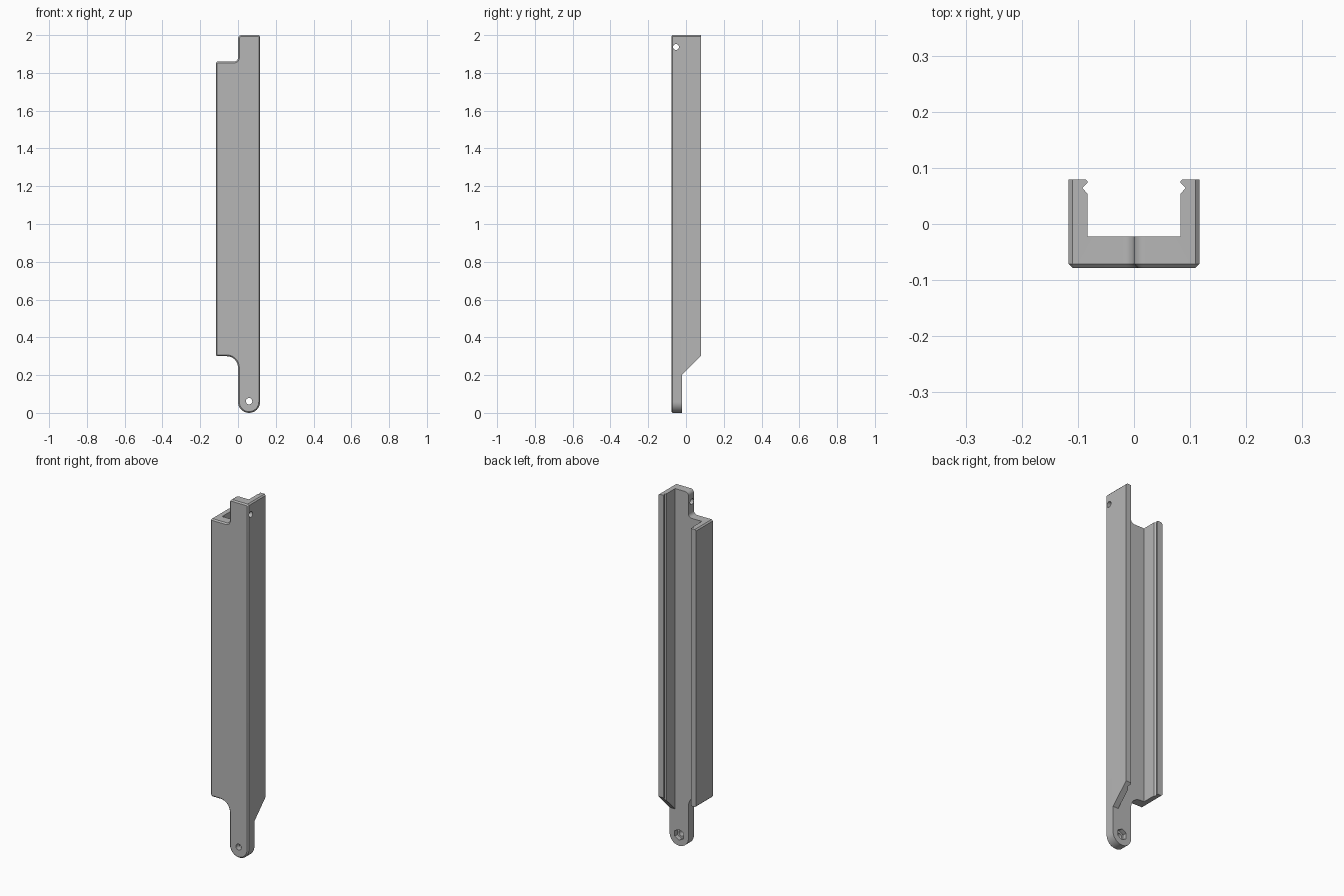
import bpy, bmesh
from math import cos, sin, radians
from mathutils import Vector

if "Cube" in bpy.data.objects:
    bpy.data.objects.remove(bpy.data.objects["Cube"])

HALF, FRONT, BACK = 0.117, -0.078, 0.079   # half width, front and back planes
FLOOR, INNER = -0.022, 0.083               # channel floor and inner wall
CH = 0.007                                 # edge chamfer

grey = bpy.data.materials.new("light grey")
grey.use_nodes = True
grey.diffuse_color = (0.47, 0.47, 0.47, 1)
grey.node_tree.nodes["Principled BSDF"].inputs["Base Color"].default_value = grey.diffuse_color


def arc(cx, cy, r, start, end, steps):
    angles = [radians(start + (end - start) * i / steps) for i in range(steps + 1)]
    return [(cx + r * cos(a), cy + r * sin(a)) for a in angles]


def prism(name, points, axis, low, high, bevel=0):
    """Extrude a closed 2D outline along an axis, optionally chamfering its low rim."""
    place = {"x": lambda a, b: Vector((low, a, b)),
             "y": lambda a, b: Vector((a, low, b)),
             "z": lambda a, b: Vector((a, b, low))}[axis]
    step = Vector([(high - low) * (axis == k) for k in "xyz"])
    bm = bmesh.new()
    face = bm.faces.new([bm.verts.new(place(*p)) for p in points])
    rim = list(face.edges)
    moved = bmesh.ops.extrude_face_region(bm, geom=[face], use_keep_orig=True)
    bmesh.ops.translate(bm, vec=step,
                        verts=[v for v in moved["geom"] if isinstance(v, bmesh.types.BMVert)])
    bmesh.ops.recalc_face_normals(bm, faces=bm.faces)
    if bevel:
        bmesh.ops.bevel(bm, geom=rim, offset=bevel, segments=1, affect='EDGES')
    mesh = bpy.data.meshes.new(name)
    bm.to_mesh(mesh)
    bm.free()
    mesh.materials.append(grey)
    obj = bpy.data.objects.new(name, mesh)
    bpy.context.collection.objects.link(obj)
    return obj


# Front outline: rounded tab at the bottom, stepped end at the top
r = HALF / 2
outline = arc(r, r, r, 180, 360, 24)
outline += [(HALF, 2 - CH), (HALF - CH, 2)]
outline += arc(0.02, 1.98, 0.02, 90, 180, 6)
outline += arc(-0.02, 1.88, 0.02, 0, -90, 6)
outline += [(CH - HALF, 1.86), (-HALF, 1.86 - CH), (-HALF, 0.3 + CH), (CH - HALF, 0.3)]
outline += arc(-0.06, 0.24, 0.06, 90, 0, 10)
body = prism("channel_body", outline, "y", FRONT, BACK, CH)

# Channel hollow with snap grooves near the open edge
side = [(INNER, FLOOR), (INNER, 0.054), (INNER + 0.009, 0.064), (INNER, 0.073),
        (INNER, 0.076), (INNER + 0.003, BACK), (INNER + 0.003, 0.2)]
hollow = side + [(-x, y) for x, y in reversed(side)]

cutters = [
    prism("hollow_cutter", hollow, "z", -0.1, 2.1),
    # Sloped lower end of the long wall
    prism("slope_cutter", [(FLOOR, -0.1), (FLOOR, 0.2), (0.178, 0.4), (0.178, -0.1)],
          "x", -0.2, 0.2),
    # Bolt hole with nut pocket in the tab, cross hole at the top
    prism("tab_hole_cutter", arc(r, 0.062, 0.017, 0, 345, 23), "y", -0.2, 0.1),
    prism("nut_pocket_cutter", arc(r, 0.062, 0.031, 30, 330, 5), "y", FLOOR - 0.024, 0.1),
    prism("cross_hole_cutter", arc(-0.053, 1.937, 0.016, 0, 345, 23), "x", -0.05, 0.2),
]

bpy.ops.object.select_all(action='DESELECT')
body.select_set(True)
bpy.context.view_layer.objects.active = body
for cutter in cutters:
    cutter.hide_render = True
    mod = body.modifiers.new(cutter.name, 'BOOLEAN')
    mod.operation, mod.solver, mod.object = 'DIFFERENCE', 'EXACT', cutter
    bpy.ops.object.modifier_apply(modifier=mod.name)
for cutter in cutters:
    bpy.data.objects.remove(cutter)

bpy.ops.object.shade_smooth_by_angle(angle=radians(25))
